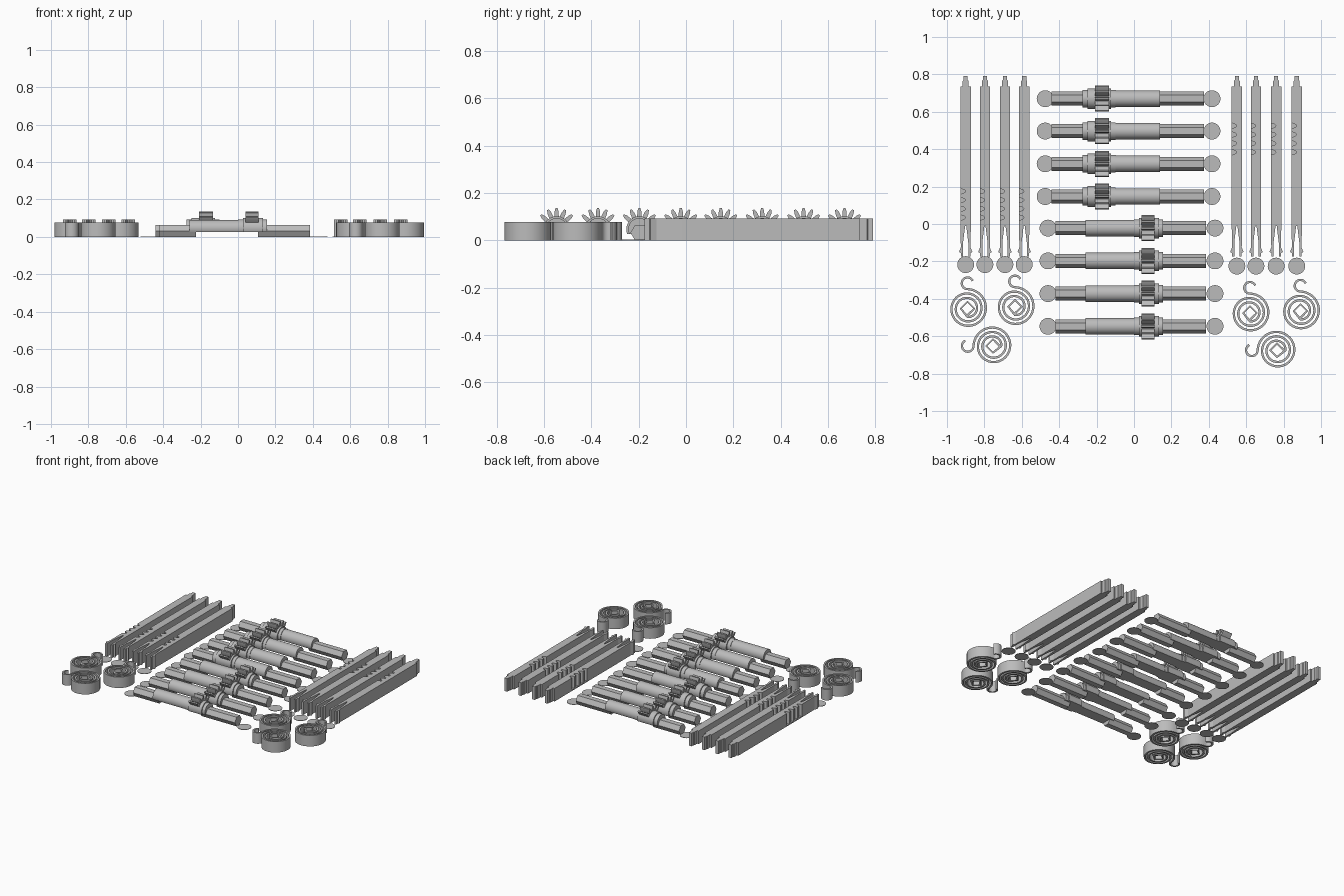
import bpy, bmesh, math
from math import sin, cos, pi, radians

if "Cube" in bpy.data.objects:
    bpy.data.objects.remove(bpy.data.objects["Cube"])

grey = bpy.data.materials.new("plain_grey")
grey.diffuse_color = (0.5, 0.5, 0.5, 1)
grey.use_nodes = True
grey.node_tree.nodes["Principled BSDF"].inputs["Base Color"].default_value = grey.diffuse_color


def finish(bm, name, smooth=True):
    bmesh.ops.recalc_face_normals(bm, faces=bm.faces)
    me = bpy.data.meshes.new(name)
    bm.to_mesh(me)
    bm.free()
    me.materials.append(grey)
    ob = bpy.data.objects.new(name, me)
    bpy.context.collection.objects.link(ob)
    if smooth:
        bpy.context.view_layer.objects.active = ob
        ob.select_set(True)
        bpy.ops.object.shade_smooth_by_angle(angle=radians(30))
        ob.select_set(False)
    return ob


def prism(bm, pts, a, b, axis="z", off=(0, 0)):
    """Extrude a 2D outline from a to b along z (x,y outline) or x (y,z outline)."""
    def place(p, t):
        u, v = p[0] + off[0], p[1] + off[1]
        return (u, v, t) if axis == "z" else (t, u, v)
    lo = [bm.verts.new(place(p, a)) for p in pts]
    hi = [bm.verts.new(place(p, b)) for p in pts]
    bm.faces.new(lo)
    bm.faces.new(hi)
    n = len(pts)
    for i in range(n):
        j = (i + 1) % n
        bm.faces.new((lo[i], lo[j], hi[j], hi[i]))


def circle(r, n=32):
    return [(r * cos(2 * pi * i / n), r * sin(2 * pi * i / n)) for i in range(n)]


def pad(bm, x, y, r=0.045):
    prism(bm, circle(r), 0, 0.003, off=(x, y))


# Geared shafts: hexagonal ends, round body with flat underside, gear sector
AXIS, FLAT = 0.047, 0.027


def flat_round(r, n=32):
    a = math.asin(min(1, (AXIS - FLAT) / r))
    return [(r * cos(-a + (pi + 2 * a) * i / n),
             AXIS + r * sin(-a + (pi + 2 * a) * i / n)) for i in range(n + 1)]


def shaft(y, ends, body, gear, collar, pads):
    bm = bmesh.new()
    hexagon = [(px, pz + 0.0325) for px, pz in circle(0.0375, 6)]
    for a, b in ((ends[0], -0.225), (0.107, ends[1])):
        prism(bm, hexagon, a, b, "x", (y, 0))
    prism(bm, flat_round(0.044), body[0], body[1], "x", (y, 0))
    prism(bm, flat_round(0.047), collar[0], collar[1], "x", (y, 0))
    prism(bm, flat_round(0.055), collar[0] + 0.027, collar[1] - 0.022, "x", (y, 0))
    # gear teeth
    for k in range(-2, 3):
        t = radians(24 * k)
        tooth = [(-0.0095, 0.05), (0.0095, 0.05), (0.0085, 0.075), (0.004, 0.09),
                 (-0.004, 0.09), (-0.0085, 0.075)]
        prism(bm, [(u * cos(t) + v * sin(t), AXIS - u * sin(t) + v * cos(t))
                   for u, v in tooth], gear[0], gear[1], "x", (y, 0))
    for x in pads:
        pad(bm, x, y)
    finish(bm, "geared_shaft")


for y in (0.67, 0.497, 0.322, 0.147):
    shaft(y, (-0.44, 0.375), (-0.10, 0.14), (-0.208, -0.135), (-0.275, -0.10), (-0.475, 0.417))
for y in (-0.022, -0.197, -0.372, -0.547):
    shaft(y, (-0.42, 0.385), (-0.26, 0.01), (0.04, 0.11), (0.0, 0.155), (-0.46, 0.433))


# Rack bars: forked clip at the front, narrow tail at the back, notches on the left side
def rack(x, notch_y, pad_y):
    bm = bmesh.new()
    w = 0.0275
    right = [(0.003, -0.01), (0.014, -0.10), (0.014, -0.175), (0.026, -0.175),
             (0.026, -0.155), (0.036, -0.15), (0.026, -0.125), (w, -0.02), (w, 0.735),
             (0.016, 0.735), (0.016, 0.765), (0.011, 0.77), (0.011, 0.79)]
    left = [(-u, v) for u, v in reversed(right)]
    waves = []
    for k in range(4):
        top = notch_y + 0.19 - 0.047 * k
        waves += [(-w, top), (-0.006, top - 0.008), (-0.001, top - 0.015),
                  (-0.006, top - 0.022), (-w, top - 0.030)]
    i = left.index((-w, 0.735)) + 1
    prism(bm, right + left[:i] + waves + left[i:], 0, 0.093, off=(x, 0))
    # thin floor under the notches
    y0, y1 = notch_y, notch_y + 0.2
    prism(bm, [(-w, y0), (0, y0), (0, y1), (-w, y1)], 0, 0.008, off=(x, 0))
    pad(bm, x, pad_y)
    finish(bm, "rack_bar", False)


for x in (-0.90, -0.797, -0.69, -0.587):
    rack(x, 0.0, -0.217)
for x in (0.55, 0.652, 0.76, 0.87):
    rack(x, 0.35, -0.225)


# Coil springs: square inner end, spiral, hooked outer end
def spring(cx, cy, turn):
    path = [(0.036 * cos(radians(a)), 0.036 * sin(radians(a))) for a in (-90, 0, 90, 180)]
    n, turns, r0, r1 = 100, 2.5, 0.045, 0.104
    for i in range(n + 1):
        a = pi / 2 - turns * 2 * pi * (1 - i / n)
        r = r0 + (r1 - r0) * i / n
        path.append((r * cos(a), r * sin(a)))
    h = 0.031
    for i in range(1, 17):
        a = -pi / 2 - radians(245) * i / 16
        path.append((h * cos(a), r1 + h + h * sin(a)))
    c, s = cos(turn), sin(turn)
    path = [(cx + u * c - v * s, cy + u * s + v * c) for u, v in path]
    # thicken the path into a wall
    sides = ([], [])
    for i, (u, v) in enumerate(path):
        p, q = path[max(i - 1, 0)], path[min(i + 1, len(path) - 1)]
        dx, dy = q[0] - p[0], q[1] - p[1]
        d = math.hypot(dx, dy) or 1
        for side, k in zip(sides, (0.006, -0.006)):
            side.append((u - dy / d * k, v + dx / d * k))
    bm = bmesh.new()
    rows = [[bm.verts.new((*sides[j][i], z)) for j, z in ((0, 0), (1, 0), (1, 0.078), (0, 0.078))]
            for i in range(len(path))]
    for a, b in zip(rows, rows[1:]):
        for j in range(4):
            k = (j + 1) % 4
            bm.faces.new((a[j], a[k], b[k], b[j]))
    bm.faces.new(rows[0])
    bm.faces.new(rows[-1])
    finish(bm, "coil_spring")


for cx, cy, turn in ((-0.89, -0.452, 0), (-0.636, -0.442, 0), (-0.754, -0.652, pi / 2),
                     (0.62, -0.476, 0), (0.89, -0.465, 0), (0.765, -0.675, pi / 2)):
    spring(cx, cy, turn)
